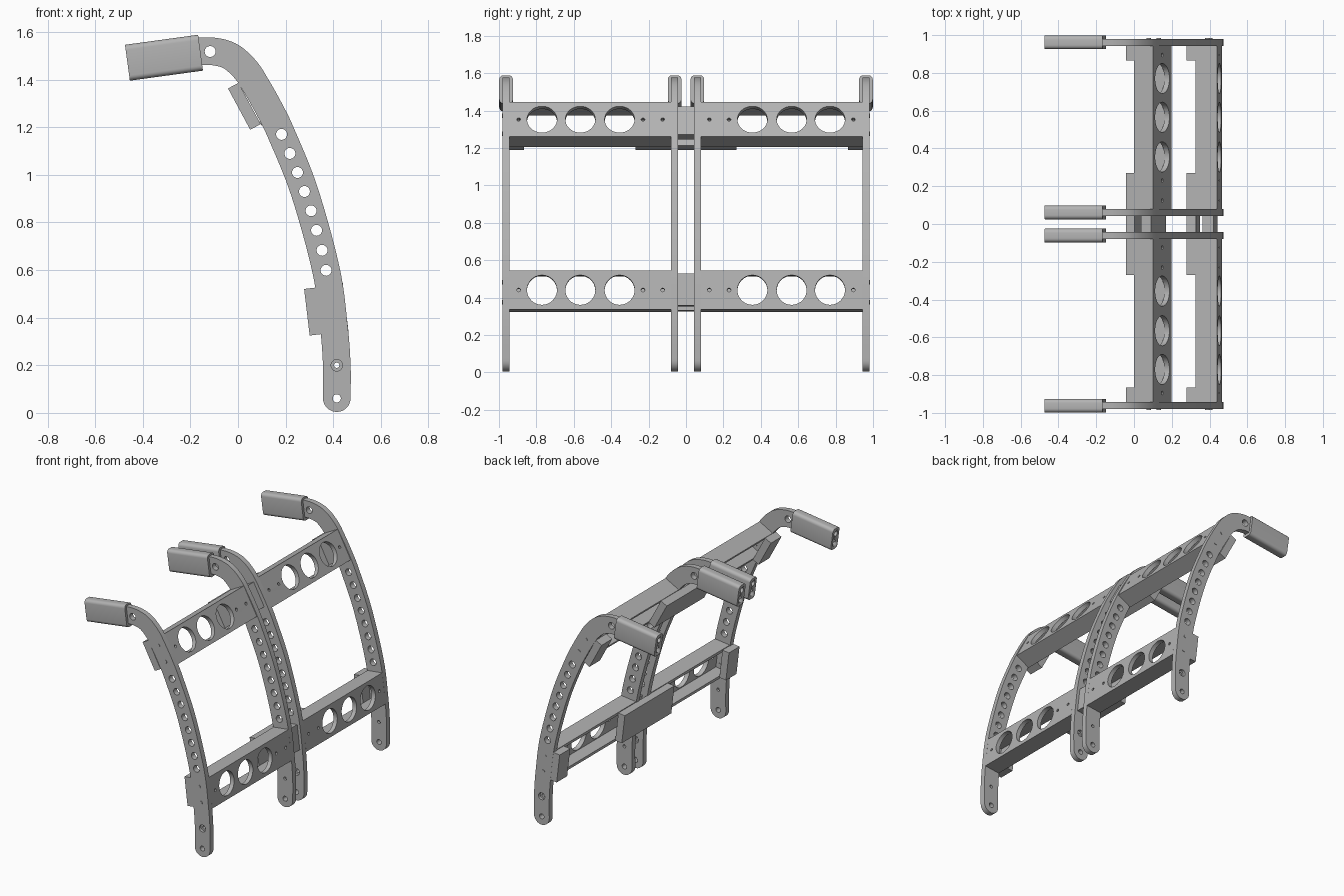
import bpy, bmesh, math
from mathutils import Matrix, Vector

cube = bpy.data.objects.get("Cube")
if cube:
    bpy.data.objects.remove(cube, do_unlink=True)

GREY = (0.45, 0.45, 0.45, 1)
grey = bpy.data.materials.new("plain grey")
grey.use_nodes = True
grey.diffuse_color = GREY
grey.node_tree.nodes["Principled BSDF"].inputs["Base Color"].default_value = GREY


def add_object(name, bm, smooth=True):
    bmesh.ops.recalc_face_normals(bm, faces=bm.faces)
    mesh = bpy.data.meshes.new(name)
    bm.to_mesh(mesh)
    bm.free()
    mesh.materials.clear()
    mesh.materials.append(grey)
    for p in mesh.polygons:
        p.material_index = 0
    ob = bpy.data.objects.new(name, mesh)
    bpy.context.collection.objects.link(ob)
    if smooth:
        bpy.ops.object.select_all(action='DESELECT')
        ob.select_set(True)
        bpy.context.view_layer.objects.active = ob
        bpy.ops.object.shade_smooth_by_angle(angle=math.radians(30))
    return ob


def circle(x, y, r, n=28):
    return [(x + r * math.cos(2 * math.pi * i / n), y + r * math.sin(2 * math.pi * i / n))
            for i in range(n)]


def plate(name, loops, thickness, matrix):
    """Flat plate from an outline and hole loops, centred on its own z."""
    cu = bpy.data.curves.new(name + "_outline", 'CURVE')
    cu.dimensions, cu.fill_mode, cu.extrude = '2D', 'BOTH', thickness / 2
    for loop in loops:
        sp = cu.splines.new('POLY')
        sp.points.add(len(loop) - 1)
        for p, (x, y) in zip(sp.points, loop):
            p.co = (x, y, 0, 1)
        sp.use_cyclic_u = True
    tmp = bpy.data.objects.new(name + "_outline", cu)
    mesh = bpy.data.meshes.new_from_object(tmp)
    bm = bmesh.new()
    bm.from_mesh(mesh)
    bpy.data.objects.remove(tmp)
    bpy.data.curves.remove(cu)
    bpy.data.meshes.remove(mesh)
    bmesh.ops.remove_doubles(bm, verts=bm.verts, dist=1e-5)
    bm.transform(matrix)
    return add_object(name, bm)


def box(name, lo, hi, matrix):
    lo, hi = Vector(lo), Vector(hi)
    bm = bmesh.new()
    bmesh.ops.create_cube(bm, size=1)
    bm.transform(matrix @ Matrix.Translation((lo + hi) / 2) @ Matrix.Diagonal((*(hi - lo), 1)))
    return add_object(name, bm, smooth=False)


def pin(name, r, depth, matrix):
    bm = bmesh.new()
    bmesh.ops.create_cone(bm, cap_ends=True, segments=16, radius1=r, radius2=r, depth=depth)
    bm.transform(matrix)
    return add_object(name, bm)


def spline(pts, steps=8):
    """Catmull-Rom samples with their tangents."""
    pts = [Vector(p) for p in pts]
    ext = [2 * pts[0] - pts[1]] + pts + [2 * pts[-1] - pts[-2]]
    out = []
    for a, b, c, d in zip(ext, ext[1:], ext[2:], ext[3:]):
        for i in range(steps):
            t = i / steps
            pos = 0.5 * (2 * b + (c - a) * t + (2 * a - 5 * b + 4 * c - d) * t * t
                         + (3 * b - a - 3 * c + d) * t ** 3)
            tan = 0.5 * ((c - a) + 2 * (2 * a - 5 * b + 4 * c - d) * t
                         + 3 * (3 * b - a - 3 * c + d) * t * t)
            out.append((pos, tan.normalized()))
    out.append((pts[-1], (pts[-1] - pts[-2]).normalized()))
    return out


# Curved rib outline: a bent strip with a rounded foot
HALF = 0.058
path = spline([(-0.17, 1.518), (-0.10, 1.518), (-0.03, 1.497), (0.033, 1.44), (0.078, 1.371),
               (0.132, 1.275), (0.183, 1.17), (0.279, 0.93), (0.37, 0.599),
               (0.403, 0.36), (0.415, 0.2), (0.415, 0.062)])
outer = [p + HALF * Vector((-t.y, t.x)) for p, t in path]
inner = [p - HALF * Vector((-t.y, t.x)) for p, t in path]
foot = [Vector((0.415 + HALF * math.cos(a), 0.062 - HALF * math.sin(a)))
        for a in (math.pi * i / 16 for i in range(1, 16))]
rib_outline = [tuple(p) for p in outer + foot + inner[::-1]]
row = [(0.183, 1.17), (0.218, 1.09), (0.25, 1.01), (0.279, 0.93), (0.307, 0.849),
       (0.33, 0.767), (0.353, 0.683), (0.37, 0.599), (-0.117, 1.518)]
rib_holes = [circle(x, z, 0.023) for x, z in row] + [circle(0.415, 0.061, 0.017)]
bolts = [(0.078, 1.371), (0.132, 1.275), (0.389, 0.481), (0.403, 0.374)]
TO_XZ = Matrix.Rotation(math.pi / 2, 4, 'X')


def in_rib(x, z, y):
    return Matrix.Translation((x, y, z)) @ TO_XZ


# Ribs with bolts, countersunk foot hole and a grip on each
RIB = 0.037
for side, s in (("front", -1), ("back", 1)):
    for place, y0, out in (("outer", 0.962, 1), ("inner", 0.061, -1)):
        name, y = f"{side}_{place}", s * y0
        face = s * out
        for layer, r, f in (("face", 0.024, face), ("core", 0.011, -face)):
            plate(f"{name}_rib_{layer}", [rib_outline] + rib_holes + [circle(0.415, 0.2, r)],
                  RIB / 2, in_rib(0, 0, y + f * RIB / 4))
        for x, z in bolts:
            pin(name + "_rib_bolt", 0.012, RIB + 0.006, in_rib(x, z, y))

        # Grip block with rounded long edges, tilted, with two end sockets
        bm = bmesh.new()
        bmesh.ops.create_cube(bm, size=1)
        bm.transform(Matrix.Diagonal((0.31, 0.073, 0.152, 1)))
        long_edges = [e for e in bm.edges
                      if abs(e.verts[0].co.x - e.verts[1].co.x) > 0.1]
        bmesh.ops.bevel(bm, geom=long_edges, offset=0.022, segments=5, profile=0.5,
                        affect='EDGES')
        tilt = Matrix.Translation((-0.311, y, 1.492)) @ Matrix.Rotation(math.radians(-7.8), 4, 'Y')
        bm.transform(tilt)
        grip = add_object(name + "_grip", bm)
        for k in (-1, 1):
            cutter = pin(name + "_grip_cutter", 0.018, 0.12, tilt
                         @ Matrix.Translation((-0.155, 0, k * 0.036))
                         @ Matrix.Rotation(math.pi / 2, 4, 'Y'))
            cutter.hide_render = True
            cutter.hide_set(True)
            cutter.display_type = 'WIRE'
            mod = grip.modifiers.new("socket", 'BOOLEAN')
            mod.operation, mod.object, mod.solver = 'DIFFERENCE', cutter, 'EXACT'
        bpy.context.view_layer.update()
        baked = bpy.data.meshes.new_from_object(
            grip.evaluated_get(bpy.context.evaluated_depsgraph_get()))
        grip.modifiers.clear()
        grip.data = baked
        for ob in [o for o in bpy.data.objects if "_grip_cutter" in o.name]:
            bpy.data.objects.remove(ob, do_unlink=True)

# Cross beams: open channels with backing boards, in a frame of
# length (world y), down the face, and depth into the rib
TALL, DEEP, WEB, FLANGE = 0.21, 0.114, 0.03, 0.02
for level, (x, z), angle in (("upper", (0.1, 1.445), 28.3), ("lower", (0.44, 0.545), 6.8)):
    c, s = math.cos(math.radians(angle)), math.sin(math.radians(angle))
    frame = Matrix(((0, s, -c, x), (1, 0, 0, 0), (0, -c, -s, z), (0, 0, 0, 1)))
    for side, k in (("front", -1), ("back", 1)):
        name = f"{level}_{side}_beam"
        a, b = sorted((k * 0.079, k * 0.944))
        loops = [[(a, 0), (b, 0), (b, TALL), (a, TALL)]]
        loops += [circle(k * y, TALL / 2, 0.08, 40) for y in (0.355, 0.565, 0.77)]
        loops += [circle(k * y, TALL / 2, 0.01, 12) for y in (0.125, 0.23, 0.895)]
        plate(name + "_web", loops, WEB, frame @ Matrix.Translation((0, 0, WEB / 2)))
        box(name + "_top_flange", (a, 0, WEB), (b, FLANGE, DEEP), frame)
        box(name + "_bottom_flange", (a, TALL - FLANGE, WEB), (b, TALL, DEEP), frame)
        a, b = sorted((k * 0.865, k * 0.98))
        box(f"{level}_{side}_end_board", (a, 0.005, DEEP), (b, TALL - 0.008, DEEP + 0.05), frame)
    box(level + "_joining_board", (-0.27, 0.005, DEEP), (0.27, TALL - 0.008, DEEP + 0.05), frame)
    box(level + "_rib_spacer", (-0.043, 0.015, 0.02), (0.043, 0.185, 0.08), frame)
